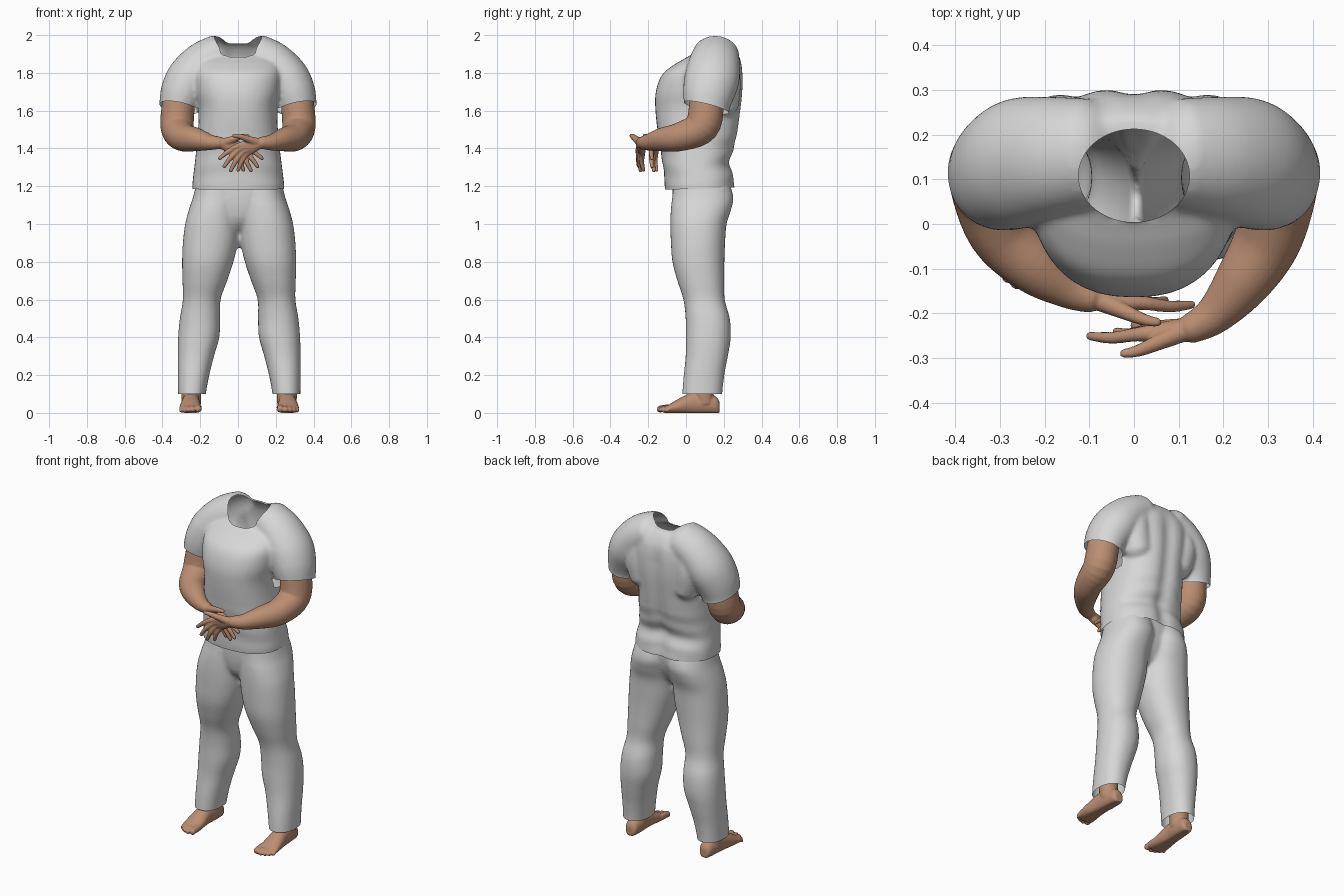
import bpy, bmesh, math
from mathutils import Vector

if "Cube" in bpy.data.objects:
    bpy.data.objects.remove(bpy.data.objects["Cube"])


def material(name, rgb):
    m = bpy.data.materials.new(name)
    m.diffuse_color = (*rgb, 1)
    m.use_nodes = True
    m.node_tree.nodes["Principled BSDF"].inputs["Base Color"].default_value = m.diffuse_color
    return m


CLOTH = material("grey cloth", (0.68, 0.68, 0.68))
SKIN = material("skin", (0.50, 0.27, 0.17))
SHIFT = 0.006  # stance sits slightly to one side


def spline(rows, steps):
    """Catmull-Rom resampling of rows of numbers."""
    out = []
    for i in range(len(rows) - 1):
        a, b = rows[max(i - 1, 0)], rows[i]
        c, d = rows[i + 1], rows[min(i + 2, len(rows) - 1)]
        for k in range(steps):
            t = k / steps
            out.append([0.5 * (2 * q + (r - p) * t + (2 * p - 5 * q + 4 * r - s) * t * t
                               + (3 * q - p - 3 * r + s) * t ** 3)
                        for p, q, r, s in zip(a, b, c, d)])
    return out + [list(rows[-1])]


def skin(bm, rings):
    """Closed skin through rings of points."""
    vs = [[bm.verts.new(p) for p in r] for r in rings]
    n = len(vs[0])
    for a, b in zip(vs, vs[1:]):
        for i in range(n):
            j = (i + 1) % n
            bm.faces.new((a[i], a[j], b[j], b[i]))
    bm.faces.new(vs[0][::-1])
    bm.faces.new(vs[-1])


def stack(bm, rows, power=2.0, side=1, dx=0, n=40):
    """Horizontal rounded sections: z, x0, x1, y0, y1."""
    rings = []
    for z, x0, x1, y0, y1 in spline(rows, 5):
        ring = []
        for i in range(n):
            c, s = math.cos(math.tau * i / n), math.sin(math.tau * i / n)
            px = math.copysign(abs(c) ** (2 / power), c)
            py = math.copysign(abs(s) ** (2 / power), s)
            ring.append((dx + side * ((x0 + x1) / 2 + px * (x1 - x0) / 2),
                         (y0 + y1) / 2 + py * (y1 - y0) / 2, z))
        rings.append(ring)
    skin(bm, rings)


def tube(bm, rows, place=lambda p: p, ystretch=1.0, n=20):
    """Round-ended limb through rows of x, y, z, radius."""
    pts = spline(rows, 5)
    P = [Vector(p[:3]) for p in pts]
    R = [p[3] for p in pts]
    t0, t1 = (P[0] - P[1]).normalized(), (P[-1] - P[-2]).normalized()
    for f in (0.6, 0.9):
        P.insert(0, P[0] + t0 * R[0] * 0.3)
        R.insert(0, pts[0][3] * math.sqrt(1 - f * f))
        P.append(P[-1] + t1 * pts[-1][3] * 0.3)
        R.append(pts[-1][3] * math.sqrt(1 - f * f))
    rings, u = [], None
    for i, p in enumerate(P):
        t = (P[min(i + 1, len(P) - 1)] - P[max(i - 1, 0)]).normalized()
        u = t.orthogonal() if u is None else u - t * u.dot(t)
        u.normalize()
        v = t.cross(u)
        ring = []
        for k in range(n):
            a = math.tau * k / n
            o = (u * math.cos(a) + v * math.sin(a)) * R[i]
            o.y *= ystretch
            ring.append(place(p + o))
        rings.append(ring)
    skin(bm, rings)


def fuse(bm, name, mat, voxel, smooth, trim=None):
    """Merge overlapping volumes into one soft surface, then trim openings."""
    me = bpy.data.meshes.new(name)
    bmesh.ops.recalc_face_normals(bm, faces=bm.faces)
    bm.to_mesh(me)
    bm.free()
    ob = bpy.data.objects.new(name, me)
    bpy.context.collection.objects.link(ob)
    r = ob.modifiers.new("merge", 'REMESH')
    r.mode, r.voxel_size = 'VOXEL', voxel
    s = ob.modifiers.new("soften", 'SMOOTH')
    s.factor, s.iterations = 0.5, smooth
    done = bpy.data.meshes.new_from_object(ob.evaluated_get(bpy.context.evaluated_depsgraph_get()))
    ob.modifiers.clear()
    ob.data = done
    b = bmesh.new()
    b.from_mesh(done)
    if trim:
        trim(b)
    for f in b.faces:
        f.smooth = True
    b.to_mesh(done)
    b.free()
    done.materials.clear()
    done.materials.append(mat)


def cut(b, co, no, keep=lambda c: True):
    """Remove what lies below a plane, among the faces chosen by keep."""
    faces = [f for f in b.faces if keep(f.calc_center_median())]
    geom = set(faces)
    for f in faces:
        geom.update(f.verts)
        geom.update(f.edges)
    bmesh.ops.bisect_plane(b, geom=list(geom), plane_co=co, plane_no=no, clear_inner=True)


# Shirt: torso, shoulder blades and sleeves
bm = bmesh.new()
stack(bm, [(1.12, -.235, .235, -.10, .255), (1.19, -.242, .245, -.112, .262),
           (1.25, -.238, .24, -.115, .255), (1.33, -.228, .23, -.125, .237),
           (1.45, -.216, .216, -.145, .272), (1.6, -.207, .207, -.162, .295),
           (1.7, -.225, .225, -.16, .305), (1.79, -.235, .235, -.127, .305),
           (1.845, -.23, .23, -.06, .298), (1.88, -.21, .21, .0, .288),
           (1.92, -.17, .17, .06, .265), (1.955, -.12, .12, .11, .235)], 2.4)
for s in (1, -1):
    tube(bm, [(.09, .16, 1.905, .105), (.18, .15, 1.85, .118), (.252, .137, 1.768, .127),
              (.293, .12, 1.69, .119), (.315, .11, 1.61, .104), (.318, .108, 1.57, .104)],
         lambda p, s=s: (s * p.x, p.y, p.z), 1.15, 32)
    tube(bm, [(.15, .2, 1.84, .08), (.165, .2, 1.74, .09), (.14, .2, 1.62, .08)],
         lambda p, s=s: (s * p.x, p.y, p.z))


def trim_shirt(b):
    cut(b, (0, 0, 1.185), (0, -.03, 1))
    for s in (1, -1):
        cut(b, (s * .31, .11, 1.615), (-s * .2, .25, 1),
            lambda c: s * c.x > .214 and 1.48 < c.z < 1.72)
    # spine groove, and soft folds at the waist
    for v in b.verts:
        x, y, z = v.co
        if y > .16:
            fade = min(1, max(0, (1.93 - z) / .15)) * min(1, max(0, (y - .16) / .06))
            v.co.y -= .016 * fade * math.exp(-(x / .045) ** 2)
        if z < 1.5 and abs(x) < .25:
            w = math.sin((z - 1.19) / .31 * math.pi)
            v.co.y += .004 * w * math.sin(z * 55 + abs(x) * 12) * (1 if y > .1 else .4)
    # neck opening
    cx, cy, rx, ry = 0, .108, .124, .104
    q = lambda c: math.hypot((c.x - cx) / rx, (c.y - cy) / ry)
    bmesh.ops.delete(b, context='FACES', geom=[
        f for f in b.faces if f.calc_center_median().z > 1.8 and q(f.calc_center_median()) < 1])
    for v in b.verts:
        if v.is_boundary and v.co.z > 1.8:
            k = q(v.co)
            v.co.x, v.co.y = cx + (v.co.x - cx) / k, cy + (v.co.y - cy) / k


fuse(bm, "shirt", CLOTH, .011, 6, trim_shirt)

# Trousers: two legs and hips
bm = bmesh.new()
for s in (1, -1):
    stack(bm, [(1.27, .0, .215, -.06, .21), (1.15, -.01, .242, -.072, .25),
               (1.08, -.005, .265, -.08, .24), (1.0, .0, .286, -.083, .215),
               (.9, .008, .298, -.08, .207), (.8, .03, .302, -.072, .203),
               (.7, .063, .30, -.046, .203), (.6, .098, .298, -.014, .205),
               (.5, .10, .314, -.002, .232), (.4, .105, .323, -.001, .237),
               (.3, .133, .325, -.002, .222), (.2, .158, .325, -.012, .203),
               (.1, .176, .324, -.02, .192), (.04, .176, .324, -.02, .192)], 2.2, s, SHIFT)
stack(bm, [(1.29, -.2, .2, -.06, .2), (1.2, -.22, .22, -.07, .22),
           (1.1, -.2, .2, -.068, .205), (1.02, -.11, .11, -.05, .165),
           (.97, -.04, .04, -.01, .12)], 2.3, 1, SHIFT)


def trim_trousers(b):
    cut(b, (0, 0, .1), (0, 0, 1))
    cut(b, (0, 0, 1.24), (0, 0, -1))


fuse(bm, "trousers", CLOTH, .011, 5, trim_trousers)

# Arms with hands: the two hands cross in front of the belly
ARMS = {1: [(.30, .12, 1.76, .08), (.315, .11, 1.64, .087), (.322, .083, 1.515, .088),
            (.30, -.03, 1.462, .076), (.245, -.125, 1.447, .063), (.18, -.202, 1.432, .043),
            (.12, -.237, 1.43, .031)],
        -1: [(.30, .12, 1.76, .08), (.315, .11, 1.64, .087), (.322, .083, 1.515, .088),
             (.295, -.015, 1.462, .076), (.22, -.095, 1.447, .062), (.145, -.147, 1.432, .041),
             (.09, -.167, 1.43, .031)]}
# knuckle and tip of each finger
FINGERS = [((.005, -.247, 1.415), (-.10, -.25, 1.345)), ((.01, -.245, 1.397), (-.075, -.25, 1.302)),
           ((.025, -.24, 1.38), (-.04, -.24, 1.28)), ((.045, -.232, 1.37), (.0, -.225, 1.283))]
for s, label in ((1, "left_arm"), (-1, "right_arm")):
    bm = bmesh.new()
    tube(bm, ARMS[s], lambda p: (s * p.x, p.y, p.z), 1.05, 28)
    hand = (lambda p: p) if s > 0 else (lambda p: (.03 - p.x, p.y + .07, p.z))
    for a, c in FINGERS:
        a, c = Vector(a), Vector(c)
        mid = a.lerp(c, .5) + Vector((-.004, -.006, .004))
        tube(bm, [(.12, -.237, 1.43, .027), (*((Vector((.12, -.237, 1.43)) + a) / 2), .023),
                  (*a, .016), (*mid, .0135), (*c, .01)], hand, 1, 12)
    tube(bm, [(.11, -.24, 1.43, .024), (.06, -.262, 1.447, .019),
              (.01, -.283, 1.464, .014), (-.025, -.29, 1.468, .01)], hand, 1, 12)
    fuse(bm, label, SKIN, .005, 3)

# Feet with toes
for s, label in ((1, "left_foot"), (-1, "right_foot")):
    bm = bmesh.new()
    flip = lambda p: (SHIFT + s * p.x, p.y, max(p.z, 0))
    # sole and instep: y, centre x, half width, height
    rings = []
    for y, cx, w, h in spline([(.178, .25, .022, .055), (.16, .25, .038, .085), (.1, .252, .046, .11),
                               (.03, .256, .048, .108), (-.04, .258, .056, .074),
                               (-.09, .257, .058, .045), (-.115, .253, .05, .032)], 4):
        rings.append([(SHIFT + s * (cx + w * math.cos(a)), y, max(0, h * (.45 + .55 * math.sin(a))))
                      for a in (math.tau * k / 24 for k in range(24))])
    skin(bm, rings)
    tube(bm, [(.252, .1, .05, .052), (.254, .093, .1, .053), (.254, .088, .17, .056)], flip)
    for x, y, r in ((.217, -.14, .019), (.246, -.144, .0145), (.269, -.136, .0135),
                    (.289, -.123, .0125), (.306, -.106, .0115)):
        tube(bm, [(x, -.07, .028, r), (x, y + .025, .026, r * .9), (x, y, r, r)], flip, 1, 12)
    fuse(bm, label, SKIN, .005, 2)
